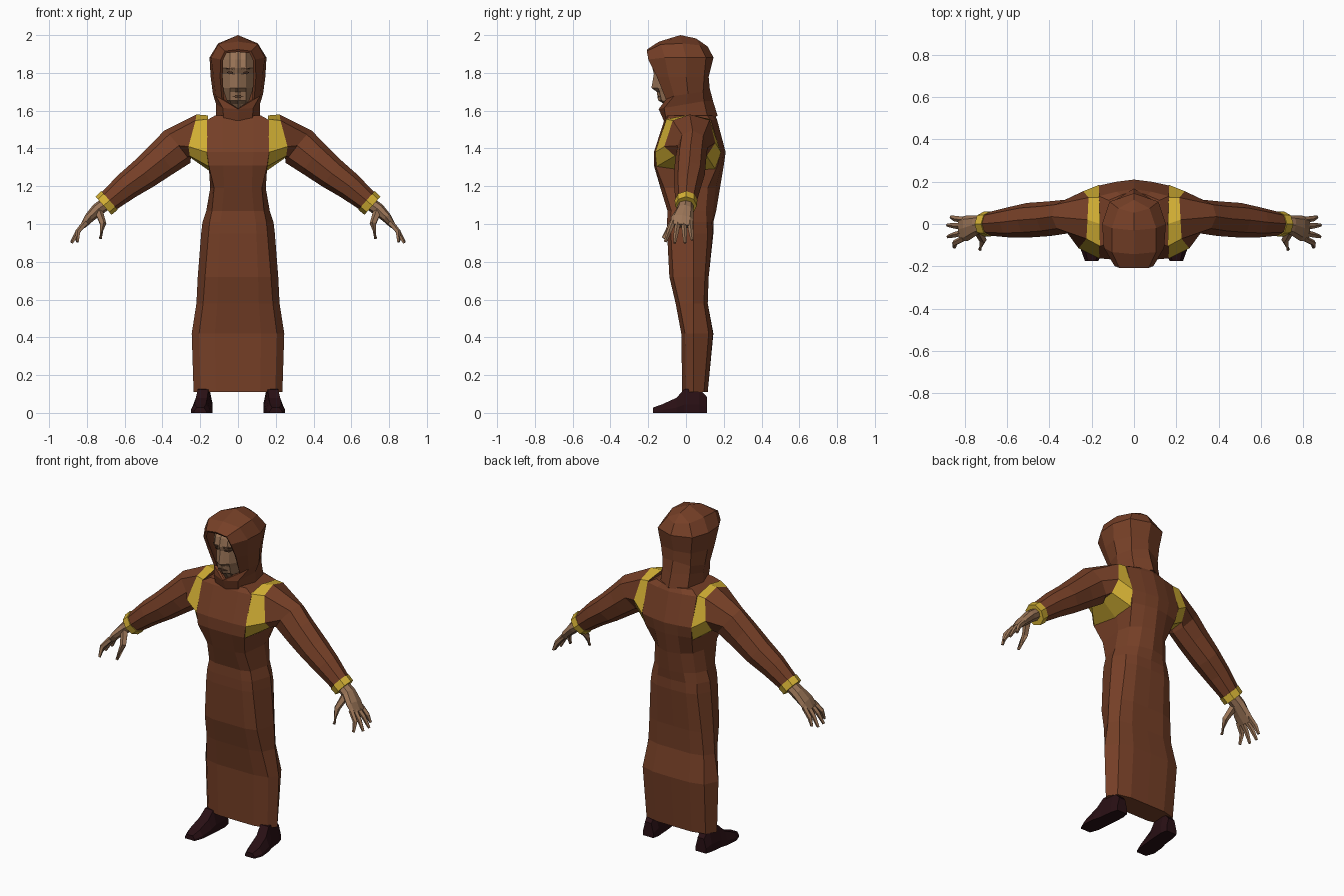
import bpy, bmesh, math
from mathutils import Vector


def material(name, rgb):
    m = bpy.data.materials.new(name)
    m.diffuse_color = (*rgb, 1)
    return m


BROWN = material("robe brown", (0.18, 0.05, 0.02))
GOLD = material("gold trim", (0.66, 0.44, 0.035))
SKIN = material("skin", (0.32, 0.175, 0.095))
DARK = material("dark leather", (0.022, 0.005, 0.007))
SHADE = material("eye and lip shade", (0.12, 0.055, 0.03))


def loft(name, rings, mats, mirror=False, closed=True, caps=True, rule=None):
    """Skin a list of equal-length point rings; rule(segment) gives a material slot."""
    bm = bmesh.new()
    vs = [[bm.verts.new(p) for p in r] for r in rings]
    n = len(rings[0])
    for i in range(len(vs) - 1):
        for k in range(n if closed else n - 1):
            j = (k + 1) % n
            f = bm.faces.new((vs[i][k], vs[i][j], vs[i + 1][j], vs[i + 1][k]))
            f.material_index = rule(i) if rule else 0
    if caps:
        bm.faces.new(vs[0][::-1])
        bm.faces.new(vs[-1])
    bmesh.ops.remove_doubles(bm, verts=bm.verts, dist=0.0005)
    bmesh.ops.recalc_face_normals(bm, faces=bm.faces)
    me = bpy.data.meshes.new(name)
    bm.to_mesh(me)
    bm.free()
    ob = bpy.data.objects.new(name, me)
    bpy.context.collection.objects.link(ob)
    for m in mats:
        me.materials.append(m)
    if mirror:
        mod = ob.modifiers.new("mirror", 'MIRROR')
        mod.use_clip = True
    return ob


def oval(c, d, h, w, n):
    """Ring around c, facing along d, starting at the top and going to the front."""
    d = Vector(d).normalized()
    side = Vector((0, -1, 0))
    side = (side - d * side.dot(d)).normalized()
    up = side.cross(d)
    if up.z < 0:
        up = -up
    return [Vector(c) + up * h * math.cos(a) + side * w * math.sin(a)
            for a in (2 * math.pi * k / n for k in range(n))]


def tube(path, n):
    """path: list of (centre, half height, half width)."""
    pts = [Vector(p[0]) for p in path]
    last = len(pts) - 1
    return [oval(pts[i], pts[min(i + 1, last)] - pts[max(i - 1, 0)], h, w, n)
            for i, (_, h, w) in enumerate(path)]


def both(half):
    """Mirror a half ring (first and last points on x = 0) to a full ring."""
    return half + [(-x, y, z) for x, y, z in half[-2:0:-1]]


# Robe body: z, half width, front, back centre, back side, corner fraction
def robe_ring(z, w, f, b, bs, c):
    s = 0.02 if c < 1 else 0.008
    return both([(0, f, z), (0.5 * w, f, z), (c * w, f + s, z),
                 (w, 0.04, z), (c * w, bs - s, z), (0.5 * w, (b + bs) / 2, z), (0, b, z)])


body = [(0.11, .235, -.02, .115, .115, .84), (0.42, .245, -.025, .145, .14, .84),
        (0.58, .22, -.055, .115, .115, .84), (0.72, .213, -.088, .12, .12, .82),
        (0.95, .195, -.10, .145, .135, .8), (1.01, .188, -.10, .145, .13, .8),
        (1.07, .168, -.098, .16, .125, .82), (1.19, .147, -.135, .18, .135, .86),
        (1.31, .155, -.17, .20, .175, 1), (1.38, .165, -.17, .21, .19, 1),
        (1.55, .165, -.115, .165, .14, 1), (1.575, .12, -.10, .155, .12, 1)]
loft("robe", [robe_ring(*r) for r in body], [BROWN])

# Sleeves: the gold shoulder band is the first segment
shoulder_in = [(.16, 0, 1.575), (.16, -.105, 1.555), (.165, -.163, 1.38), (.155, -.155, 1.305),
               (.15, .02, 1.28), (.15, .155, 1.29), (.165, .185, 1.38), (.165, .125, 1.555)]
shoulder_out = [(.22, .02, 1.58), (.225, -.07, 1.548), (.262, -.115, 1.41), (.255, -.06, 1.36),
                (.25, .03, 1.35), (.25, .11, 1.36), (.24, .155, 1.43), (.215, .125, 1.55)]
sleeve = tube([((.32, .035, 1.41), .11, .08), ((.40, .025, 1.345), .098, .082),
               ((.50, .018, 1.265), .085, .082), ((.59, .008, 1.20), .074, .072),
               ((.695, 0, 1.112), .058, .054)], 8)
loft("sleeves", [shoulder_in, shoulder_out] + sleeve, [BROWN, GOLD], mirror=True,
     rule=lambda i: 1 if i == 0 else 0)

# Gold cuffs
loft("cuffs", tube([((.68, 0, 1.125), .066, .06), ((.712, 0, 1.097), .064, .058)], 8),
     [GOLD], mirror=True)

# Hands: palm, four fingers and thumb
loft("palms", tube([((.69, 0, 1.115), .035, .04), ((.745, -.005, 1.075), .034, .046),
                    ((.79, -.02, 1.03), .026, .06), ((.82, -.025, .99), .016, .058)], 8),
     [SKIN], mirror=True)
fingers = [(.02, .032, .865, .915), (-.012, -.005, .882, .90),
           (-.042, -.06, .88, .90), (-.068, -.11, .85, .905)]
for i, (y0, y1, x, z) in enumerate(fingers):
    loft(f"finger_{i + 1}", tube([((.805, y0, 1.01), .016, .015),
                                  ((.847, (y0 + y1) / 2, .96), .014, .014),
                                  ((x, y1, z), .008, .008)], 5), [SKIN], mirror=True)
loft("thumbs", tube([((.74, -.025, 1.07), .024, .022), ((.715, -.075, 1.0), .018, .018),
                     ((.728, -.12, .925), .009, .009)], 5), [SKIN], mirror=True)

# Hood: half rows from the opening edge round to the back centre
hood_rows = [
    [(0, -.11, 1.55), (.07, -.10, 1.555), (.108, 0, 1.56), (.085, .11, 1.56), (0, .16, 1.57)],
    [(0, -.137, 1.61), (.075, -.11, 1.615), (.108, 0, 1.635), (.085, .09, 1.65), (0, .135, 1.65)],
    [(.08, -.10, 1.66), (.11, -.06, 1.68), (.125, .01, 1.69), (.088, .085, 1.70), (0, .117, 1.72)],
    [(.088, -.15, 1.78), (.122, -.09, 1.78), (.137, 0, 1.78), (.095, .09, 1.78), (0, .112, 1.78)],
    [(.085, -.195, 1.87), (.135, -.11, 1.88), (.143, 0, 1.88), (.11, .10, 1.88), (0, .138, 1.88)],
    [(.065, -.203, 1.91), (.10, -.13, 1.945), (.10, -.02, 1.95), (.07, .07, 1.94), (0, .108, 1.935)],
    [(0, -.203, 1.917), (0, -.14, 1.958), (0, -.03, 1.992), (0, .05, 1.975), (0, .108, 1.935)]]
hood = loft("hood", hood_rows, [BROWN], mirror=True, closed=False, caps=False)
solid = hood.modifiers.new("cloth", 'SOLIDIFY')
solid.thickness, solid.offset = 0.016, 0


# Head: z, half width, centre-line front, cheek front
def head_ring(z, w, yc, ys):
    return both([(0, yc, z), (.016, yc + .012, z), (.042, ys, z), (w, ys + .06, z),
                 (w * .8, .03, z), (0, .05, z)])


head = [(1.58, .05, -.07, -.06), (1.635, .045, -.115, -.10), (1.655, .06, -.148, -.13),
        (1.70, .075, -.155, -.14), (1.72, .08, -.183, -.148), (1.795, .085, -.17, -.142),
        (1.825, .088, -.178, -.165), (1.87, .085, -.168, -.155), (1.925, .06, -.13, -.12)]
loft("head", [head_ring(*r) for r in head], [SKIN])


# Eyes, brows and mouth as thin plates
def plate(name, pts, mirror):
    loft(name, [pts, [(x, y + .006, z) for x, y, z in pts]], [SHADE], mirror=mirror)


plate("eyes", [(.025, -.163, 1.797), (.045, -.150, 1.792), (.06, -.138, 1.802),
               (.045, -.158, 1.81), (.027, -.166, 1.805)], True)
plate("brows", [(.018, -.172, 1.816), (.045, -.166, 1.828), (.066, -.145, 1.822),
                (.045, -.166, 1.821)], True)
plate("mouth", [(-.03, -.146, 1.673), (0, -.156, 1.669), (.03, -.146, 1.673),
                (.014, -.153, 1.68), (-.014, -.153, 1.68)], False)


# Boots: y, centre x, half width, height
def boot_ring(y, x, w, h):
    return [(x - w, y, 0), (x - w, y, h * .35), (x - w * .6, y, h),
            (x + w * .6, y, h), (x + w, y, h * .35), (x + w, y, 0)]


boots = [(-.175, .20, .032, .028), (-.125, .20, .05, .046), (-.05, .193, .05, .08),
         (-.01, .185, .046, .125), (.07, .178, .044, .13), (.11, .176, .034, .085)]
loft("boots", [boot_ring(*b) for b in boots], [DARK], mirror=True)
